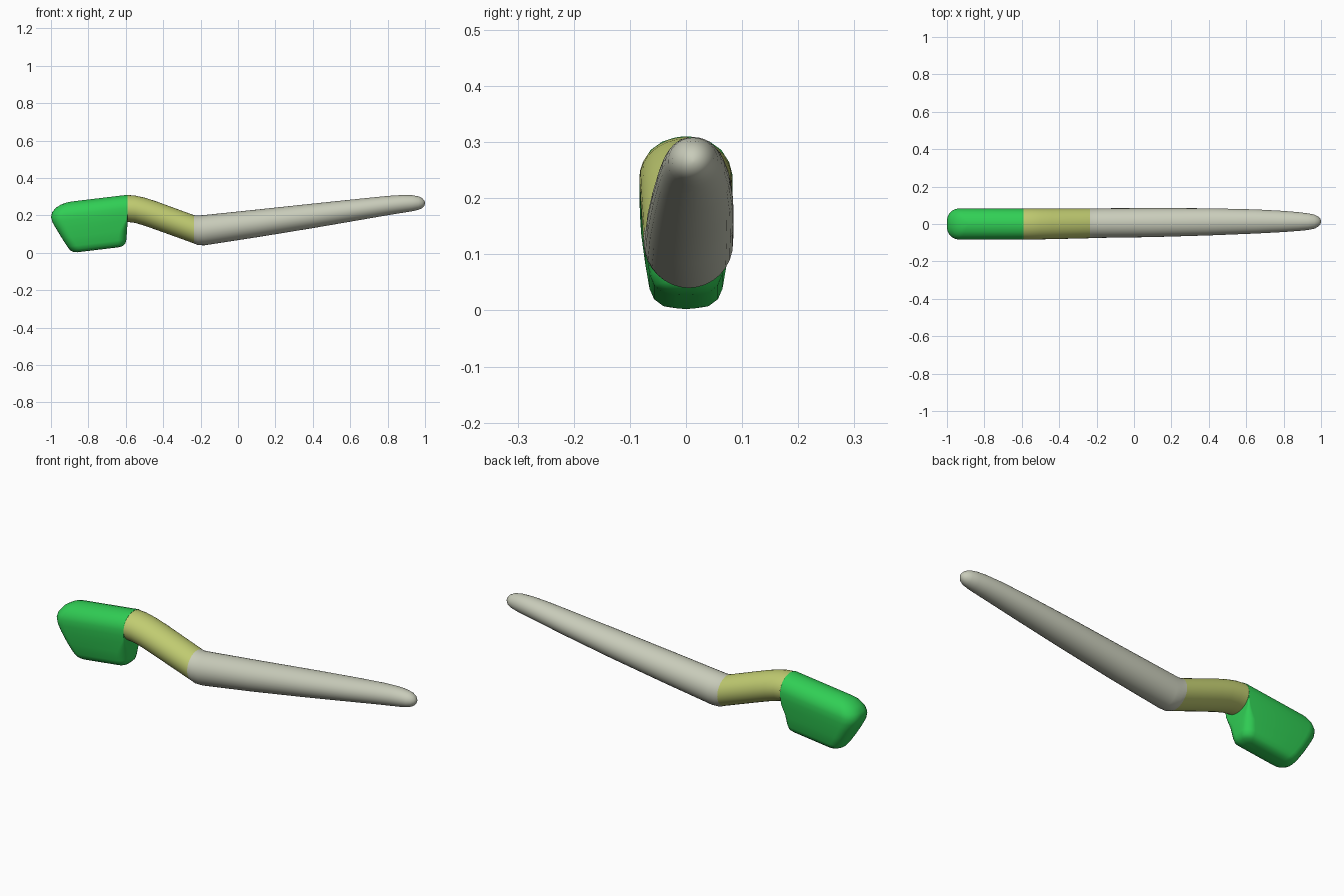
import bpy, bmesh, math

if "Cube" in bpy.data.objects:
    bpy.data.objects.remove(bpy.data.objects["Cube"])


def material(name, rgb):
    m = bpy.data.materials.new(name)
    m.use_nodes = True
    m.diffuse_color = (*rgb, 1)
    b = m.node_tree.nodes["Principled BSDF"]
    b.inputs["Base Color"].default_value = (*rgb, 1)
    b.inputs["Roughness"].default_value = 0.6
    return m


def loft(name, rings, mat, caps=(True, True), angle=40):
    """Skin a list of equally long point rings."""
    bm = bmesh.new()
    loops = [[bm.verts.new(p) for p in r] for r in rings]
    n = len(loops[0])
    for a, b in zip(loops, loops[1:]):
        for i in range(n):
            j = (i + 1) % n
            bm.faces.new((a[i], a[j], b[j], b[i]))
    if caps[0]:
        bm.faces.new(loops[0][::-1])
    if caps[1]:
        bm.faces.new(loops[-1])
    bmesh.ops.recalc_face_normals(bm, faces=bm.faces)
    me = bpy.data.meshes.new(name)
    bm.to_mesh(me)
    bm.free()
    me.materials.append(mat)
    ob = bpy.data.objects.new(name, me)
    bpy.context.collection.objects.link(ob)
    bpy.ops.object.select_all(action='DESELECT')
    ob.select_set(True)
    bpy.context.view_layer.objects.active = ob
    bpy.ops.object.shade_smooth_by_angle(angle=math.radians(angle))
    return ob


def oval(x, y0, y1, z0, z1, n=32):
    """Upright oval ring across the handle."""
    return [(x, (y0 + y1) / 2 + (y1 - y0) / 2 * math.cos(2 * math.pi * i / n),
             (z0 + z1) / 2 + (z1 - z0) / 2 * math.sin(2 * math.pi * i / n))
            for i in range(n)]


def head_ring(t, x0, x1, w, left, right, seg=6):
    """Level rounded rectangle, tilted to follow the slope of the head."""
    pts = []
    corners = [(x1, 1, right, 0), (x0, 1, left, 90), (x0, -1, left, 180), (x1, -1, right, 270)]
    for x, sy, r, start in corners:
        r = min(r, w * 0.98)
        cx = x - r if x == x1 else x + r
        for k in range(seg + 1):
            a = math.radians(start + 90 * k / seg)
            px = cx + r * math.cos(a)
            pts.append((px, sy * (w - r) + r * math.sin(a), t + 0.12 * (px + 0.6)))
    return pts


green = material("green", (0.03, 0.62, 0.09))
olive = material("yellow green", (0.53, 0.60, 0.165))
grey = material("warm grey", (0.58, 0.60, 0.49))

# Head: level sections from bottom to top (height, x range, half width, corner radii)
head = [
    (0.034, -0.860, -0.640, 0.020, 0.02, 0.02),
    (0.038, -0.880, -0.615, 0.042, 0.04, 0.03),
    (0.050, -0.898, -0.602, 0.057, 0.05, 0.04),
    (0.070, -0.912, -0.597, 0.065, 0.05, 0.045),
    (0.120, -0.942, -0.593, 0.073, 0.05, 0.04),
    (0.175, -0.973, -0.590, 0.080, 0.055, 0.01),
    (0.210, -0.992, -0.590, 0.082, 0.06, 0.002),
    (0.240, -1.000, -0.590, 0.083, 0.065, 0.002),
    (0.263, -0.994, -0.590, 0.077, 0.065, 0.002),
    (0.285, -0.975, -0.590, 0.063, 0.06, 0.002),
    (0.300, -0.945, -0.590, 0.042, 0.04, 0.002),
    (0.307, -0.915, -0.590, 0.020, 0.02, 0.002),
    (0.309, -0.890, -0.590, 0.006, 0.005, 0.002),
]
loft("head", [head_ring(*s) for s in head], green)

# Neck: bends down from the head to the handle
neck = [
    (-0.590, -0.083, 0.082, 0.165, 0.309),
    (-0.550, -0.083, 0.082, 0.160, 0.306),
    (-0.500, -0.082, 0.082, 0.145, 0.295),
    (-0.440, -0.081, 0.082, 0.124, 0.276),
    (-0.235, -0.076, 0.083, 0.050, 0.201),
]
loft("neck", [oval(*s) for s in neck], olive, (False, False))

# Handle: long taper rising to a rounded tip
handle = [
    (-0.235, -0.076, 0.083, 0.050, 0.201),
    (-0.215, -0.075, 0.083, 0.041, 0.199),
    (-0.180, -0.074, 0.084, 0.040, 0.202),
    (0.100, -0.070, 0.085, 0.083, 0.231),
    (0.400, -0.061, 0.084, 0.132, 0.263),
    (0.650, -0.051, 0.078, 0.175, 0.289),
    (0.800, -0.043, 0.070, 0.201, 0.304),
    (0.880, -0.037, 0.063, 0.214, 0.309),
    (0.930, -0.032, 0.057, 0.222, 0.308),
    (0.965, -0.025, 0.050, 0.230, 0.302),
    (0.985, -0.014, 0.040, 0.239, 0.292),
    (0.996, -0.002, 0.028, 0.251, 0.280),
    (1.000, 0.010, 0.016, 0.262, 0.269),
]
loft("handle", [oval(*s) for s in handle], grey, (False, True))
